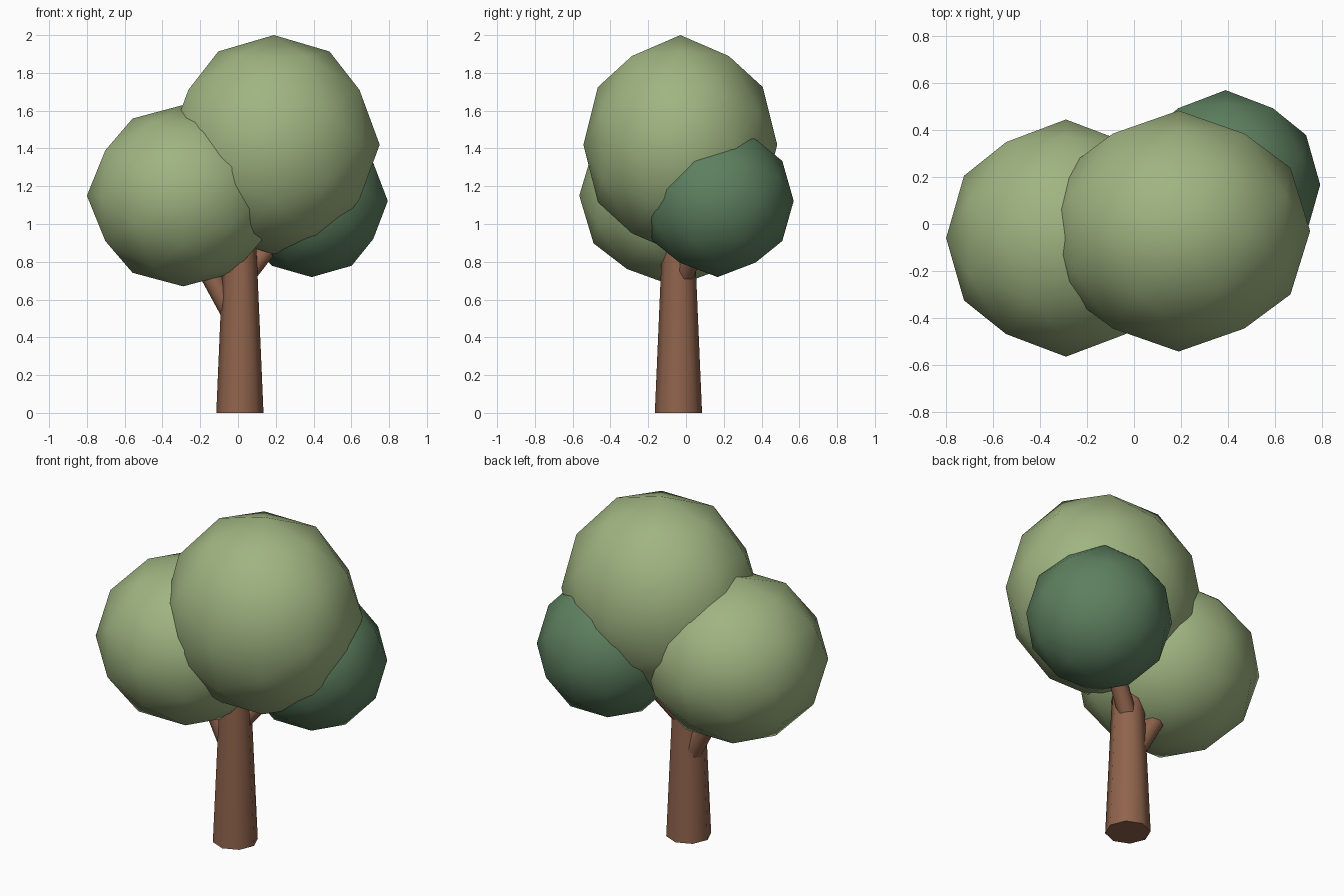
import bpy, bmesh
from mathutils import Vector

cube = bpy.data.objects.get("Cube")
if cube:
    bpy.data.objects.remove(cube, do_unlink=True)


def material(name, rgb):
    mat = bpy.data.materials.new(name)
    mat.use_nodes = True
    mat.diffuse_color = (*rgb, 1)
    mat.node_tree.nodes["Principled BSDF"].inputs["Base Color"].default_value = (*rgb, 1)
    return mat


bark = material("bark_brown", (0.28, 0.127, 0.074))
light_leaf = material("light_leaf_green", (0.35, 0.46, 0.22))
dark_leaf = material("dark_leaf_green", (0.11, 0.215, 0.115))


def add_object(name, bm, mat):
    bmesh.ops.recalc_face_normals(bm, faces=bm.faces)
    mesh = bpy.data.meshes.new(name)
    bm.to_mesh(mesh)
    bm.free()
    mesh.materials.append(mat)
    obj = bpy.data.objects.new(name, mesh)
    bpy.context.collection.objects.link(obj)
    bpy.ops.object.select_all(action="DESELECT")
    obj.select_set(True)
    bpy.context.view_layer.objects.active = obj
    bpy.ops.object.shade_smooth_by_angle(angle=0.9)
    return obj


def foliage(name, centre, radii, mat):
    """Subdivided icosahedron with edge midpoints on the main axes."""
    bm = bmesh.new()
    phi = (1 + 5 ** 0.5) / 2
    for a in (-1, 1):
        for b in (-phi, phi):
            for co in ((b, a, 0), (a, 0, b), (0, b, a)):
                bm.verts.new(co)
    bmesh.ops.convex_hull(bm, input=bm.verts)
    bmesh.ops.subdivide_edges(bm, edges=bm.edges, cuts=1, use_grid_fill=True)
    for v in bm.verts:
        n = v.co.normalized()
        v.co = [c + r * k for c, r, k in zip(centre, radii, n)]
    add_object(name, bm, mat)


def limb(name, start, end, r_start, r_end):
    """Eight-sided tapered cylinder between two points."""
    start, end = Vector(start), Vector(end)
    axis = end - start
    bm = bmesh.new()
    bmesh.ops.create_cone(bm, cap_ends=True, segments=8, radius1=r_start,
                          radius2=r_end, depth=axis.length)
    obj = add_object(name, bm, bark)
    obj.rotation_mode = "QUATERNION"
    obj.rotation_quaternion = Vector((0, 0, 1)).rotation_difference(axis)
    obj.location = (start + end) / 2


# Trunk and its two branches
limb("trunk", (0.01, -0.04, 0), (0.01, -0.04, 1.0), 0.125, 0.082)
limb("right_branch", (0.01, -0.02, 0.45), (-0.24, 0.0, 0.9), 0.057, 0.053)
limb("left_branch", (0.02, -0.02, 0.7), (0.3, 0.12, 1.05), 0.052, 0.045)

# Crown
foliage("top_foliage", (0.19, -0.03, 1.42), (0.56, 0.513, 0.58), light_leaf)
foliage("right_foliage", (-0.29, -0.06, 1.15), (0.51, 0.505, 0.48), light_leaf)
foliage("left_back_foliage", (0.39, 0.167, 1.122), (0.403, 0.403, 0.403), dark_leaf)
